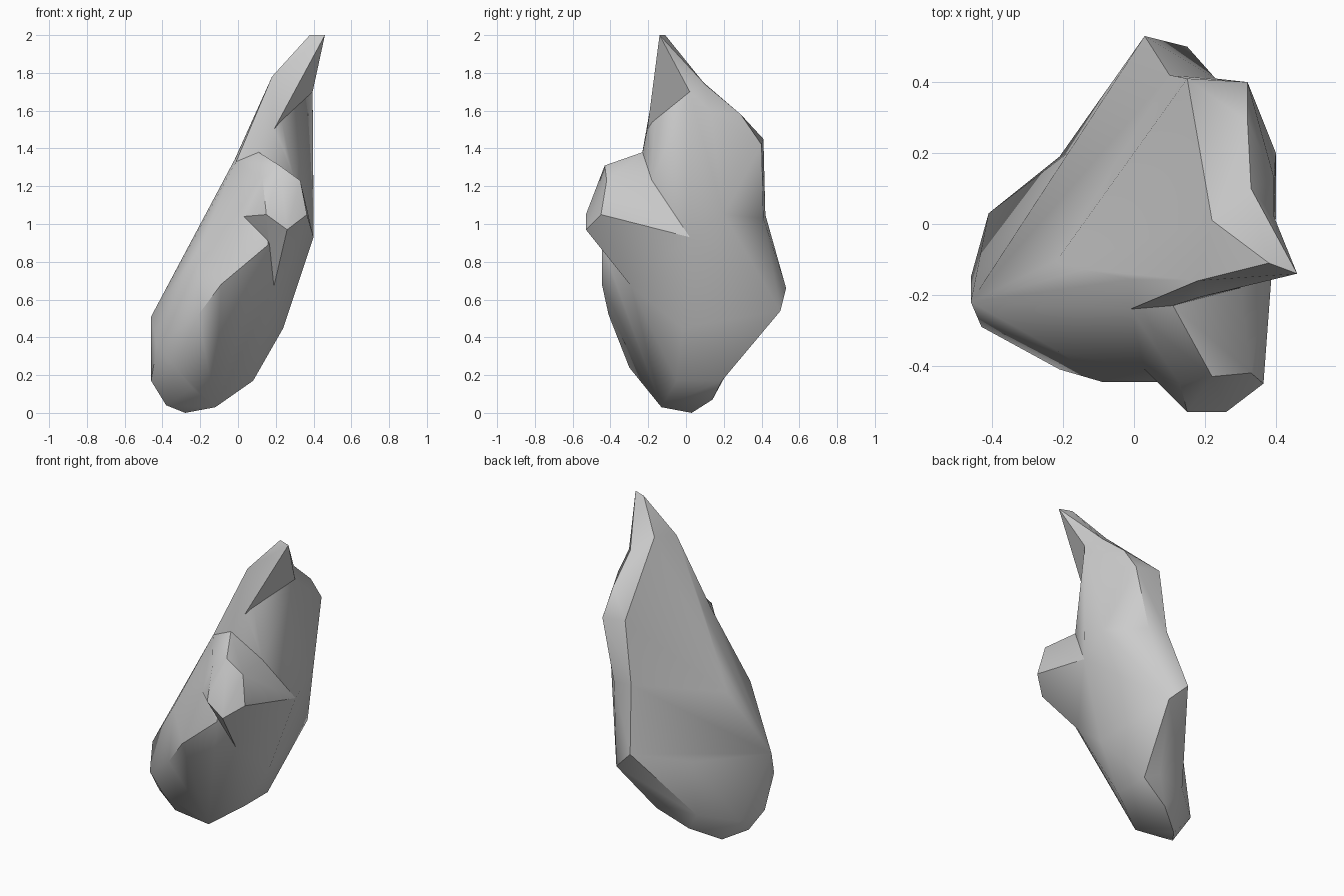
import bpy, bmesh, math

cube = bpy.data.objects.get("Cube")
if cube:
    bpy.data.objects.remove(cube, do_unlink=True)

# Stone colour
stone = bpy.data.materials.new("grey_stone")
stone.use_nodes = True
grey = (0.6, 0.6, 0.6, 1.0)
stone.diffuse_color = grey
stone.node_tree.nodes["Principled BSDF"].inputs["Base Color"].default_value = grey


def chunk(name, points):
    """One faceted stone chunk: the convex hull of its corners."""
    bm = bmesh.new()
    for p in points:
        bm.verts.new(p)
    hull = bmesh.ops.convex_hull(bm, input=bm.verts)
    loose = set(hull["geom_interior"]) | set(hull["geom_unused"])
    bmesh.ops.delete(bm, geom=[v for v in loose if isinstance(v, bmesh.types.BMVert)],
                     context='VERTS')
    bmesh.ops.recalc_face_normals(bm, faces=bm.faces)
    mesh = bpy.data.meshes.new(name)
    bm.to_mesh(mesh)
    bm.free()
    mesh.materials.append(stone)
    ob = bpy.data.objects.new(name, mesh)
    bpy.context.collection.objects.link(ob)
    return ob


# Corners shared by neighbouring chunks
waist = [(0.10, 0.42, 1.05), (0.23, 0.41, 1.03), (0.40, 0.02, 0.93), (0.40, 0.20, 1.05),
         (-0.23, -0.12, 0.87)]
collar = [(-0.01, -0.24, 1.33), (0.11, -0.23, 1.38)]
crest = (0.04, -0.15, 1.45)
neck = [(0.22, 0.01, 1.82), (0.33, 0.10, 1.74), (0.18, -0.16, 1.78), (0.19, -0.205, 1.50),
        (0.395, 0.02, 1.70)]
heel = [(-0.21, 0.19, 0.20), (0.08, 0.19, 0.17), (0.13, 0.33, 0.42), (0.24, -0.02, 0.45)]
ledge = (0.03, -0.41, 1.04)
brow = (-0.46, -0.22, 0.51)

# Heavy rounded foot of the boulder, with its front shoulder
foot = chunk("boulder", waist + collar + heel + [
    crest, ledge, brow, (-0.46, -0.15, 0.17), (-0.41, 0.03, 0.15),
    (-0.38, -0.10, 0.04), (-0.28, 0.03, 0.0), (-0.12, -0.13, 0.03), (-0.12, 0.14, 0.07),
    (-0.43, -0.29, 0.35), (-0.33, -0.30, 0.24), (-0.24, -0.21, 0.13), (-0.21, -0.41, 0.52),
    (-0.21, -0.36, 0.86), (-0.09, -0.445, 0.68), (0.16, -0.445, 0.89), (0.08, -0.05, 0.17),
    (0.19, -0.29, 0.67)])

# Back corner, flush with the broad sloping face
tail = chunk("back_corner", waist + heel + [
    brow, crest, (0.03, 0.53, 0.66), (0.15, 0.50, 0.54)])

# Leaning upper slab
slab = chunk("upper_slab", waist + collar + neck + [
    crest, (0.15, 0.41, 1.45), (0.32, 0.40, 1.42), (0.32, 0.29, 1.58), (0.25, -0.19, 1.38),
    (0.30, -0.18, 1.23), (0.395, 0.13, 1.60)])

# Sharp overhanging tip
tip = chunk("peak", neck + [(0.46, -0.14, 2.0), (0.38, -0.11, 2.0)])

# Six-sided knob jutting from the front
knob = chunk("front_knob", collar + [
    (0.15, -0.53, 1.05), (0.26, -0.53, 0.97), (0.365, -0.45, 1.05), (0.33, -0.42, 1.23),
    (0.22, -0.43, 1.31), (0.13, -0.45, 1.24), (0.30, -0.18, 1.23), (0.40, 0.02, 0.93),
    (0.19, -0.29, 0.67), ledge])

# Fuse the chunks into one stone
bpy.ops.object.select_all(action='DESELECT')
bpy.context.view_layer.objects.active = foot
foot.select_set(True)
for part in (tail, slab, tip, knob):
    mod = foot.modifiers.new("fuse", 'BOOLEAN')
    mod.operation = 'UNION'
    mod.solver = 'EXACT'
    mod.object = part
    bpy.ops.object.modifier_apply(modifier=mod.name)
    bpy.data.objects.remove(part, do_unlink=True)

# Weld slivers, then soften shallow facets while keeping the hard edges
bm = bmesh.new()
bm.from_mesh(foot.data)
bmesh.ops.remove_doubles(bm, verts=bm.verts, dist=0.004)
bm.to_mesh(foot.data)
bm.free()
bpy.ops.object.shade_smooth_by_angle(angle=math.radians(38))
